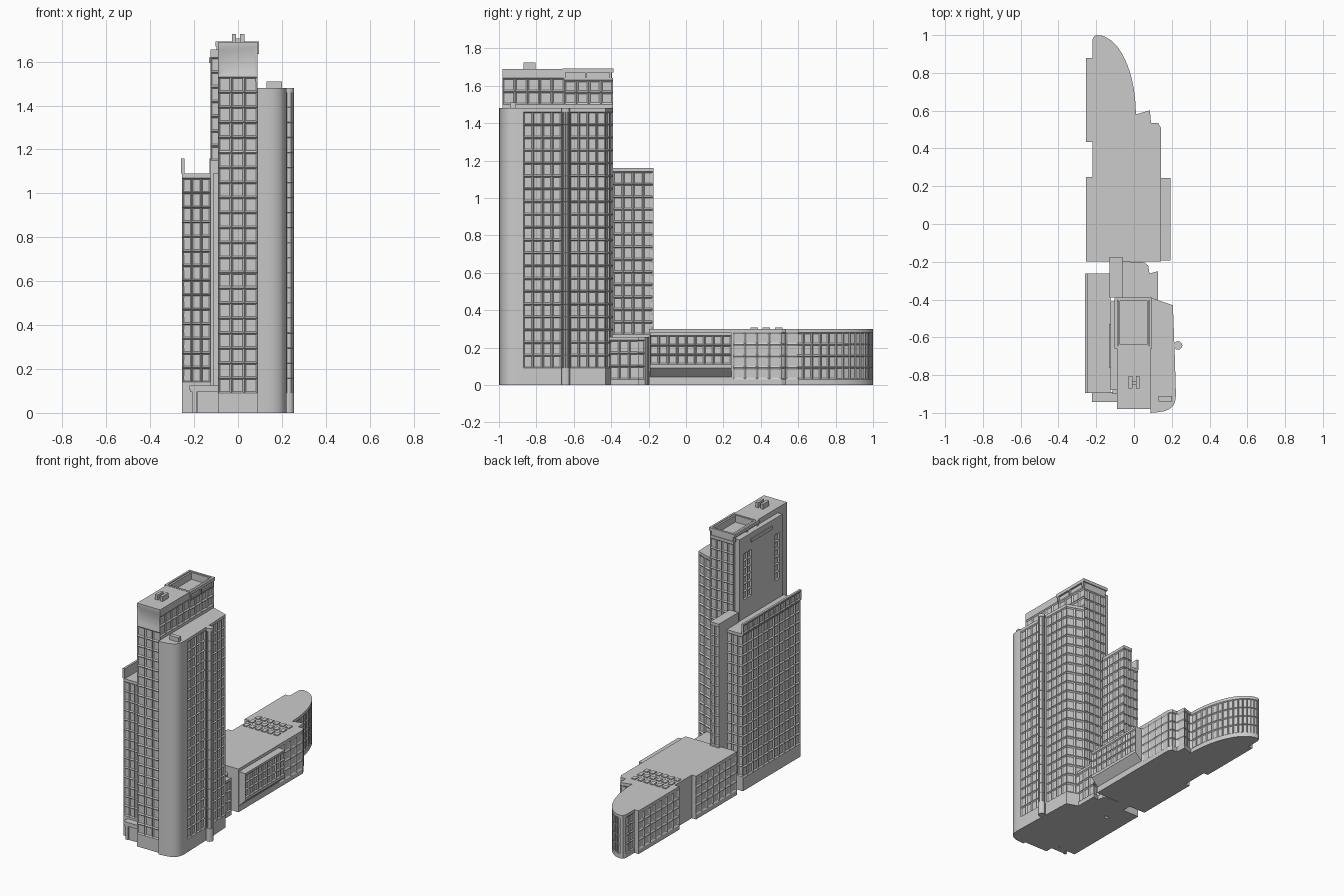
import bpy, bmesh, math
from mathutils import Vector

if "Cube" in bpy.data.objects:
    bpy.data.objects.remove(bpy.data.objects["Cube"])


def prism(name, pts, z0, z1, bands=None, depth=0.008, border=0.2):
    """Extruded counter-clockwise outline; bands = {edge: [(cols, rows, low, high)]} of recessed windows."""
    bm = bmesh.new()
    bands = bands or {}
    n = len(pts)
    windows = []

    def quad(a, b, lo, hi):
        return bm.faces.new([bm.verts.new((p[0], p[1], z)) for p, z in
                             ((a, lo), (b, lo), (b, hi), (a, hi))])

    for i in range(n):
        a, b = Vector(pts[i]), Vector(pts[(i + 1) % n])
        z = z0
        for cols, rows, lo, hi in bands.get(i, []):
            if lo > z:
                quad(a, b, z, lo)
            h = (hi - lo) / rows
            for r in range(rows):
                for c in range(cols):
                    f = quad(a.lerp(b, c / cols), a.lerp(b, (c + 1) / cols), lo + r * h, lo + (r + 1) * h)
                    windows.append((f, border * min(h, (b - a).length / cols)))
            z = hi
        if z < z1:
            quad(a, b, z, z1)
    bm.faces.new([bm.verts.new((x, y, z1)) for x, y in pts])
    bm.faces.new([bm.verts.new((x, y, z0)) for x, y in reversed(pts)])
    bm.normal_update()
    sizes = {}
    for f, t in windows:
        sizes.setdefault(round(t, 5), []).append(f)
    for t, faces in sizes.items():
        bmesh.ops.inset_individual(bm, faces=faces, thickness=t, depth=-depth)
    bmesh.ops.remove_doubles(bm, verts=bm.verts[:], dist=1e-5)
    me = bpy.data.meshes.new(name)
    bm.to_mesh(me)
    bm.free()
    ob = bpy.data.objects.new(name, me)
    bpy.context.collection.objects.link(ob)
    bpy.ops.object.select_all(action='DESELECT')
    ob.select_set(True)
    bpy.context.view_layer.objects.active = ob
    bpy.ops.object.shade_smooth_by_angle(angle=math.radians(28))
    return ob


def box(name, x0, x1, y0, y1, z0, z1, bands=None, **kw):
    # edges: 0 front, 1 right, 2 back, 3 left
    return prism(name, [(x0, y0), (x1, y0), (x1, y1), (x0, y1)], z0, z1, bands, **kw)


def ring(name, x0, x1, y0, y1, z0, z1, t):
    box(name + "_front", x0, x1, y0, y0 + t, z0, z1)
    box(name + "_back", x0, x1, y1 - t, y1, z0, z1)
    box(name + "_left", x0, x0 + t, y0 + t, y1 - t, z0, z1)
    box(name + "_right", x1 - t, x1, y0 + t, y1 - t, z0, z1)


# Central tower: front shaft and rear shaft with a sunken roof deck
box("central_tower_front", -0.09, 0.088, -0.98, -0.65, 0, 1.69,
    {0: [(3, 21, 0.09, 1.53), (1, 1, 1.535, 1.665)], 1: [(5, 2, 1.5, 1.64)]}, border=0.17)
box("central_tower_rear", -0.09, 0.088, -0.65, -0.39, 0, 1.64,
    {1: [(4, 2, 1.5, 1.63)], 2: [(4, 19, 0.3, 1.62)]})
ring("roof_parapet", -0.085, 0.08, -0.65, -0.395, 1.64, 1.688, 0.012)
ring("crown_frame", -0.102, 0.095, -0.66, -0.388, 1.67, 1.692, 0.014)
for x in (-0.098, 0.085):
    for y in (-0.655, -0.54, -0.41):
        box("crown_post", x, x + 0.01, y, y + 0.012, 1.635, 1.675)
for x in (-0.028, 0.01):
    box("roof_vent", x, x + 0.02, -0.87, -0.805, 1.69, 1.725)
box("roof_vent_link", -0.01, 0.012, -0.85, -0.83, 1.69, 1.705)

# West shoulder with small windows and a long slot
w = -0.125
prism("west_shoulder", [(w, -0.88), (-0.085, -0.88), (-0.085, -0.41), (w, -0.41), (w, -0.45),
                        (w, -0.54), (w, -0.80), (w, -0.845)], 0, 1.655,
      {0: [(1, 7, 1.15, 1.62)], 4: [(2, 6, 1.22, 1.54)], 6: [(1, 6, 1.22, 1.54)]}, border=0.25)
box("shoulder_slot_hood", -0.132, w, -0.76, -0.53, 1.595, 1.618)
box("shoulder_infill", -0.115, -0.085, -0.90, -0.88, 0, 1.09)

# East tower with a rounded front corner
prism("east_tower", [(0.088, -1.0), (0.13, -0.996), (0.16, -0.991), (0.185, -0.981), (0.205, -0.965),
                     (0.217, -0.942), (0.222, -0.91), (0.221, -0.87), (0.215, -0.665), (0.213, -0.62),
                     (0.206, -0.43), (0.088, -0.39)], 0, 1.48,
      {7: [(4, 20, 0.09, 1.46)], 9: [(4, 20, 0.09, 1.46)], 10: [(2, 20, 0.09, 1.46)]})
sides = 12
prism("round_bay_column", [(0.233 + 0.023 * math.cos(2 * math.pi * i / sides),
                            -0.643 + 0.023 * math.sin(2 * math.pi * i / sides)) for i in range(sides)],
      0, 1.48, {i: [(1, 20, 0.09, 1.46)] for i in range(sides)}, depth=0.003, border=0.15)
box("east_roof_box", 0.13, 0.2, -0.94, -0.91, 1.48, 1.51)

# West slab with a raised window parapet
box("west_slab", -0.254, -0.125, -0.895, -0.262, 0, 1.09,
    {0: [(3, 14, 0.14, 1.07)], 2: [(3, 14, 0.1, 1.07)], 3: [(11, 14, 0.09, 1.08)]})
box("west_parapet", -0.259, -0.244, -0.895, -0.262, 1.09, 1.16, {3: [(11, 1, 1.095, 1.15)]}, depth=0.006)
box("rear_stair_wing", -0.13, -0.062, -0.39, -0.175, 0, 1.16,
    {1: [(4, 13, 0.27, 1.14)], 2: [(2, 12, 0.31, 1.14)]})

# Entrance on the front
box("entrance_block", -0.187, -0.085, -0.93, -0.89, 0, 0.1)
box("entrance_canopy", -0.222, -0.085, -0.942, -0.89, 0.105, 0.125)
box("entrance_canopy_soffit", -0.217, -0.085, -0.938, -0.89, 0.095, 0.105)
box("entrance_post", -0.208, -0.19, -0.935, -0.915, 0, 0.097)

# Low link between tower and podium
prism("low_link", [(-0.065, -0.40), (0.127, -0.41), (0.127, -0.25), (0.082, -0.262), (0.075, -0.22),
                   (0.055, -0.203), (-0.065, -0.198)], 0, 0.257,
      {1: [(3, 3, 0.03, 0.24)], 2: [(1, 3, 0.03, 0.24)], 3: [(1, 3, 0.03, 0.24)]})

# Podium with a curved prow
arc = 14
curve = [(-0.195 + 0.205 * math.cos(t), 0.58 + 0.42 * math.sin(t))
         for t in (math.pi / 2 * i / arc for i in range(arc + 1))]
outline = ([(-0.25, -0.198), (0.142, -0.198), (0.142, 0.25), (0.142, 0.51), (0.128, 0.535), (0.09, 0.535),
            (0.084, 0.602)] + curve +
           [(-0.212, 0.993), (-0.22, 0.975), (-0.22, 0.88), (-0.253, 0.88), (-0.253, 0.435),
            (-0.22, 0.435), (-0.22, 0.25), (-0.253, 0.25)])
k = 7 + len(curve)
rows4 = lambda c: [(c, 4, 0.03, 0.28)]
bands = {2: rows4(4), 3: rows4(1), 4: rows4(1), 5: rows4(1), 6: rows4(2),
         k + 1: rows4(2), k + 3: rows4(7), k + 7: rows4(7)}
bands.update({7 + i: rows4(1) for i in range(arc)})
outline[0] = (-0.253, -0.198)
prism("podium", outline, 0, 0.3, bands, depth=0.006)

# Roof lights
for i in range(6):
    for j in range(3):
        x, y = -0.205 + i * 0.047, 0.345 + j * 0.065
        box("roof_light", x, x + 0.03, y, y + 0.04, 0.3, 0.306)

# East overhanging bay with sloped underside
bay = box("podium_overhang", 0.14, 0.192, -0.193, 0.243, 0.04, 0.28, {1: [(9, 3, 0.11, 0.265)]})
for v in bay.data.vertices:
    if v.co.x > 0.19 and v.co.z < 0.05:
        v.co.z = 0.09
